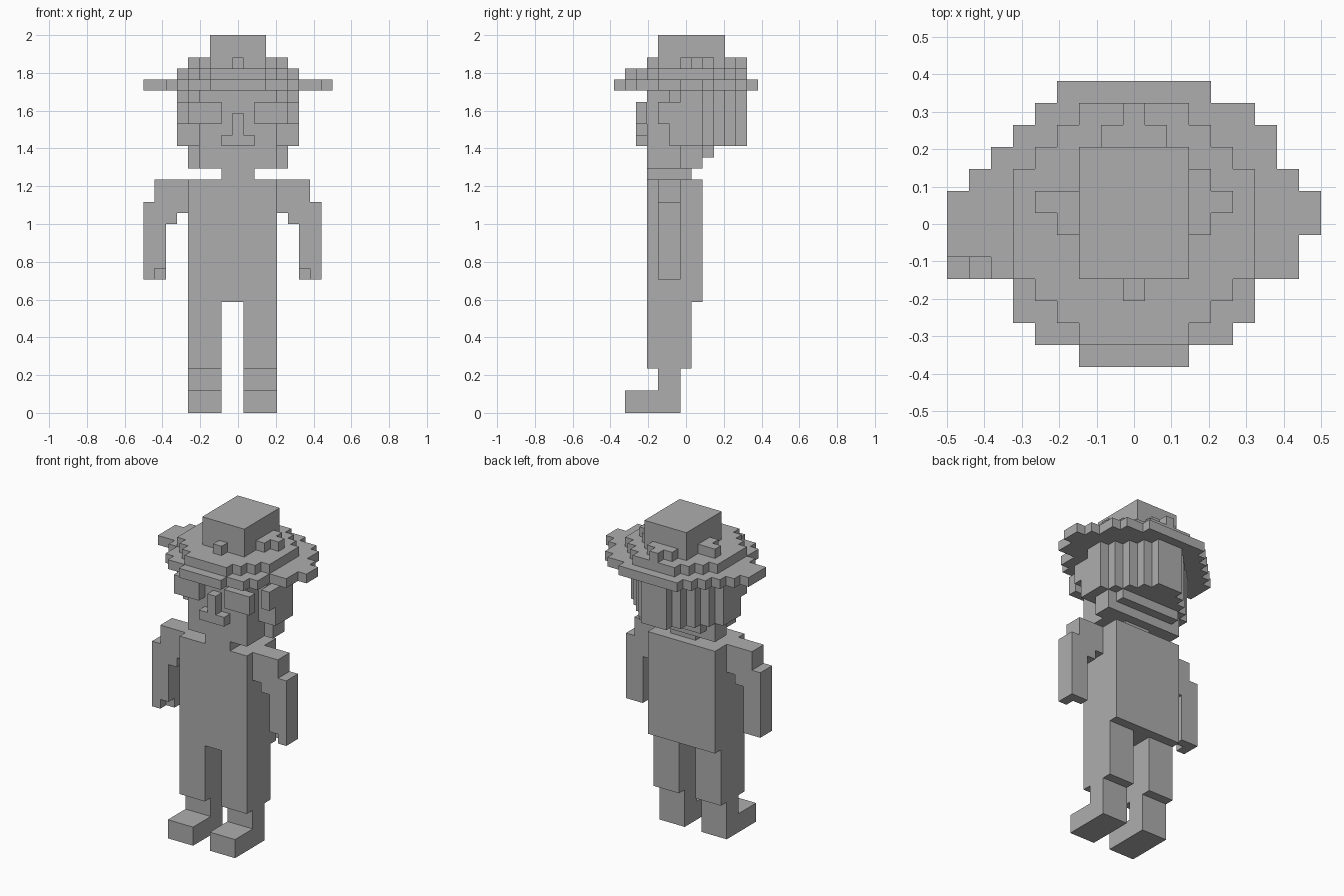
import bpy
import bmesh
from mathutils import Vector

if "Cube" in bpy.data.objects:
    bpy.data.objects.remove(bpy.data.objects["Cube"], do_unlink=True)

U = 1 / 17                      # size of one block
ORIGIN = Vector((8.5, 6.5, 0))  # grid point at the world origin

grey = bpy.data.materials.new("plain grey")
grey.use_nodes = True
colour = (0.42, 0.42, 0.42, 1)
grey.diffuse_color = colour
grey.node_tree.nodes["Principled BSDF"].inputs["Base Color"].default_value = colour


def blocks(name, *boxes):
    """One object from boxes given as x, y and z ranges on the block grid."""
    bm = bmesh.new()
    for xs, ys, zs in boxes:
        lo = Vector((xs[0], ys[0], zs[0]))
        hi = Vector((xs[1], ys[1], zs[1]))
        verts = bmesh.ops.create_cube(bm, size=1)["verts"]
        for v in verts:
            v.co = ((lo + hi) / 2 + v.co * (hi - lo) - ORIGIN) * U
    mesh = bpy.data.meshes.new(name)
    bm.to_mesh(mesh)
    bm.free()
    mesh.materials.append(grey)
    obj = bpy.data.objects.new(name, mesh)
    bpy.context.collection.objects.link(obj)
    return obj


def pair(name, centre, *boxes):
    """Right part as given, left part mirrored about the grid line centre."""
    blocks("right_" + name, *boxes)
    blocks("left_" + name, *[((2 * centre - x[1], 2 * centre - x[0]), y, z)
                             for x, y, z in boxes])


def layer(name, z, y, rows):
    """Stack of one-deep rows, each an x range, running back from y."""
    blocks(name, *[(xs, (y + i, y + i + 1), z) for i, xs in enumerate(rows)])


# Body
BODY = 8
pair("foot", BODY, ((4, 7), (1, 6), (0, 2)))
pair("ankle", BODY, ((4, 7), (4, 6), (2, 4)))
pair("leg", BODY, ((4, 7), (3, 7), (4, 10)))
blocks("torso", ((4, 12), (3, 8), (10, 21)))
ARM = (4, 6)
pair("arm", BODY,
     ((1, 4), ARM, (19, 21)),
     ((0, 2), ARM, (13, 19)),
     ((2, 3), ARM, (17, 19)),
     ((3, 4), ARM, (18, 19)))
pair("hand", BODY,
     ((0, 1), ARM, (12, 13)),
     ((1, 2), (5, 6), (12, 13)))

# Head
HEAD = 8.5
blocks("neck", ((7, 10), (3, 7), (20, 23)))
blocks("head",
       ((5, 12), (3, 8), (22, 29)),
       ((4, 13), (5, 8), (24, 29)),
       ((4, 13), (6, 8), (22, 24)),
       ((5, 12), (8, 9), (23, 24)))
blocks("nose",
       ((8, 9), (2, 3), (24, 27)),
       ((7, 10), (2, 3), (24, 25)))
pair("eye", HEAD, ((4, 7), (2, 3), (26, 28)))
pair("ear", HEAD,
     ((3, 4), (4, 6), (26, 28)),
     ((3, 4), (5, 6), (24, 26)))
layer("hair", (24, 29), 6,
      [(3, 14), (3, 14), (4, 13), (5, 12), (6, 11), (7, 10)])

# Hat
layer("hat_brim", (29, 30), 0,
      [(6, 11), (4, 13), (3, 14), (3, 14), (2, 16), (0, 16), (0, 17),
       (0, 17), (1, 16), (2, 15), (3, 15), (4, 14), (5, 12)])
layer("hat_base", (30, 31), 1,
      [(6, 11), (5, 12), (4, 13)] + [(3, 14)] * 5
      + [(4, 13), (5, 12), (6, 11)])
blocks("hat_crown", ((6, 11), (4, 10), (31, 34)))
TRIM = (31, 32)
blocks("hat_trim",
       ((8, 9), (3, 4), TRIM),
       ((4, 6), (7, 8), TRIM),
       ((5, 6), (6, 7), TRIM),
       ((11, 12), (6, 9), TRIM),
       ((12, 13), (7, 8), TRIM),
       ((7, 10), (10, 11), TRIM),
       ((8, 9), (11, 12), TRIM))
